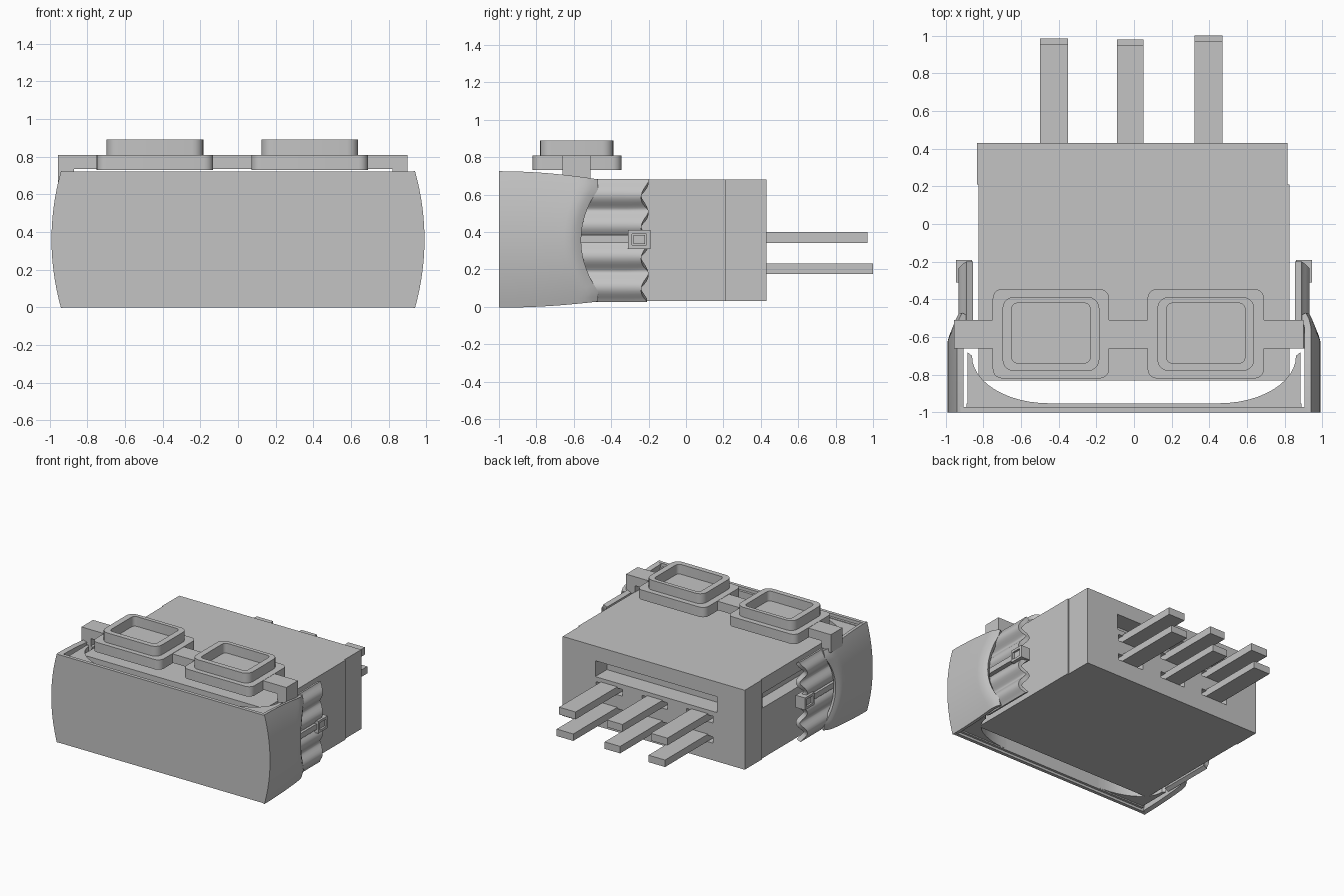
import bpy, bmesh
from math import cos, sin, pi, radians

if "Cube" in bpy.data.objects:
    bpy.data.objects.remove(bpy.data.objects["Cube"], do_unlink=True)

grey = bpy.data.materials.new("plain grey")
grey.use_nodes = True
grey.diffuse_color = (0.55, 0.55, 0.55, 1)
grey.node_tree.nodes["Principled BSDF"].inputs["Base Color"].default_value = grey.diffuse_color


def finish(name, bm, smooth=False):
    bmesh.ops.recalc_face_normals(bm, faces=bm.faces)
    mesh = bpy.data.meshes.new(name)
    bm.to_mesh(mesh)
    bm.free()
    mesh.materials.append(grey)
    ob = bpy.data.objects.new(name, mesh)
    bpy.context.collection.objects.link(ob)
    if smooth:
        activate(ob)
        bpy.ops.object.shade_smooth_by_angle(angle=radians(35))
    return ob


def activate(ob):
    bpy.ops.object.select_all(action='DESELECT')
    ob.select_set(True)
    bpy.context.view_layer.objects.active = ob


def prism(name, outline, lo, hi, axis='z', smooth=False):
    """Extrude a 2D outline along z, or along y for an x-z outline."""
    bm = bmesh.new()
    place = (lambda a, b, h: (a, b, h)) if axis == 'z' else (lambda a, b, h: (a, h, b))
    face = bm.faces.new([bm.verts.new(place(a, b, lo)) for a, b in outline])
    new = bmesh.ops.extrude_face_region(bm, geom=[face])["geom"]
    shift = place(0, 0, hi - lo)
    bmesh.ops.translate(bm, vec=shift, verts=[v for v in new if isinstance(v, bmesh.types.BMVert)])
    return finish(name, bm, smooth)


def box(name, x, y, z):
    x, y, z = sorted(x), sorted(y), sorted(z)
    return prism(name, [(x[0], y[0]), (x[1], y[0]), (x[1], y[1]), (x[0], y[1])], *z)


def rounded(x, y, r, steps=5):
    """Rounded rectangle outline."""
    pts = []
    corners = [(x[1], y[1], -1, -1), (x[0], y[1], 1, -1), (x[0], y[0], 1, 1), (x[1], y[0], -1, 1)]
    for q, (cx, cy, sx, sy) in enumerate(corners):
        for k in range(steps + 1):
            a = (q + k / steps) * pi / 2
            pts.append((cx + sx * r + r * cos(a), cy + sy * r + r * sin(a)))
    return pts


def cut(ob, cutter):
    cutter.hide_render = True
    mod = ob.modifiers.new("cut", 'BOOLEAN')
    mod.operation, mod.solver, mod.object = 'DIFFERENCE', 'EXACT', cutter
    activate(ob)
    bpy.ops.object.modifier_apply(modifier=mod.name)
    bpy.data.objects.remove(cutter, do_unlink=True)


def sheet(name, point, nu, nv, thick):
    """Curved panel from a parametric surface, thickened about its middle."""
    bm = bmesh.new()
    g = [[bm.verts.new(point(i / nu, j / nv)) for j in range(nv + 1)] for i in range(nu + 1)]
    for i in range(nu):
        for j in range(nv):
            bm.faces.new((g[i][j], g[i + 1][j], g[i + 1][j + 1], g[i][j + 1]))
    ob = finish(name, bm)
    mod = ob.modifiers.new("thickness", 'SOLIDIFY')
    mod.thickness, mod.offset = thick, 0
    activate(ob)
    bpy.ops.object.modifier_apply(modifier=mod.name)
    bpy.ops.object.shade_smooth_by_angle(angle=radians(35))
    return ob


def half_width(z):
    return 0.94 + 0.05 * (1 - ((z - 0.36) / 0.36) ** 2)


# Main housing: front block and slightly offset rear block
front_block = box("housing_front", (-0.825, 0.825), (-0.83, 0.21), (0.03, 0.68))
cut(front_block, box("side_cutter", (-0.9, -0.72), (-0.6, 0.19), (0.44, 0.56)))
rear_block = box("housing_rear", (-0.833, 0.815), (0.21, 0.43), (0.03, 0.68))
cut(rear_block, box("slot_cutter", (-0.58, 0.52), (0.28, 0.5), (0.43, 0.56)))

# Contact pins in two rows, each in a wider socket
columns = [(-0.5, -0.35, 0.985), (-0.09, 0.05, 0.98), (0.32, 0.47, 1.0)]
for row, (z0, z1, short) in {"lower": (0.175, 0.232, 0), "upper": (0.34, 0.4, 0.03)}.items():
    for n, (x0, x1, end) in enumerate(columns):
        socket = box("socket_cutter", (x0 - 0.045, x1 + 0.045), (0.36, 0.5), (z0 - 0.005, z1 - 0.01))
        cut(rear_block, socket)
        box(f"{row}_pin_{n + 1}", (x0, x1), (0.34, end - short), (z0, z1))

# Bowed front plate and the thin wall behind it
levels = [0.72 * k / 20 for k in range(21)]
plate = [(half_width(z) - 0.015, z) for z in levels]
plate += [(-x, z) for x, z in reversed(plate)]
prism("front_plate", plate, -1.0, -0.972, 'y', True)
box("inner_wall", (-0.89, 0.89), (-0.973, -0.952), (0.02, 0.695))

for side, s in (("left", 1), ("right", -1)):

    # Curved side cover with a concave rear edge
    def cover(u, v):
        zc = 0.72 * u
        t = min(abs(zc - 0.36) / 0.3, 1.0)
        y = -1 + v * (0.43 + 0.09 * t * t)
        drop = ((y + 1) / 0.5) ** 2
        z = 0.03 * drop + u * (0.72 - 0.07 * drop)
        taper = 0.025 * max(0, (v - 0.85) / 0.15) ** 2
        return (s * (half_width(zc) - 0.018 - taper), y, z)

    sheet(f"{side}_side_cover", cover, 24, 16, 0.036)

    # Rippled finger grip
    def grip(u, v):
        z = 0.035 + 0.64 * u
        back = -0.22 + 0.02 * cos(2 * pi * (z - 0.01) / 0.165)
        x = 0.893 + 0.022 * cos(2 * pi * (z - 0.105) / 0.165)
        return (s * x, -0.66 + v * (back + 0.66), z)

    sheet(f"{side}_grip", grip, 48, 4, 0.035)

    # Square catch with a rail leading to it
    catch = box(f"{side}_catch", (s * 0.86, s * 0.945), (-0.31, -0.19), (0.31, 0.41))
    cut(catch, box("catch_cutter", (s * 0.925, s * 1), (-0.29, -0.21), (0.33, 0.39)))
    box(f"{side}_catch_button", (s * 0.9, s * 0.935), (-0.28, -0.22), (0.335, 0.385))
    box(f"{side}_catch_rail", (s * 0.87, s * 0.93), (-0.62, -0.3), (0.34, 0.385))

    # Curved corner filler joining the plate to the housing
    arc = [(s * (0.45 + 0.41 * sin(a)), -0.7 - 0.252 * cos(a))
           for a in (k * pi / 24 for k in range(13))]
    prism(f"{side}_corner", arc + [(s * 0.885, -0.68), (s * 0.885, -0.96), (s * 0.45, -0.96)],
          0.03, 0.69, 'z', True)

# Top bridge, its end feet, and two framed pads
box("bridge_bar", (-0.955, 0.9), (-0.66, -0.51), (0.735, 0.808))
box("bridge_left_foot", (0.82, 0.9), (-0.66, -0.51), (0.66, 0.74))
box("bridge_right_foot", (-0.955, -0.87), (-0.66, -0.51), (0.66, 0.74))
for side, cx in (("right", -0.441), ("left", 0.381)):
    prism(f"{side}_pad", rounded((cx - 0.309, cx + 0.309), (-0.82, -0.345), 0.05),
          0.73, 0.81, 'z', True)
    ring = prism(f"{side}_pad_frame", rounded((cx - 0.257, cx + 0.257), (-0.78, -0.388), 0.06),
                 0.805, 0.89, 'z')
    cut(ring, prism("frame_cutter", rounded((cx - 0.208, cx + 0.208), (-0.738, -0.42), 0.03),
                    0.7, 1.0, 'z'))
    activate(ring)
    bpy.ops.object.shade_smooth_by_angle(angle=radians(35))
